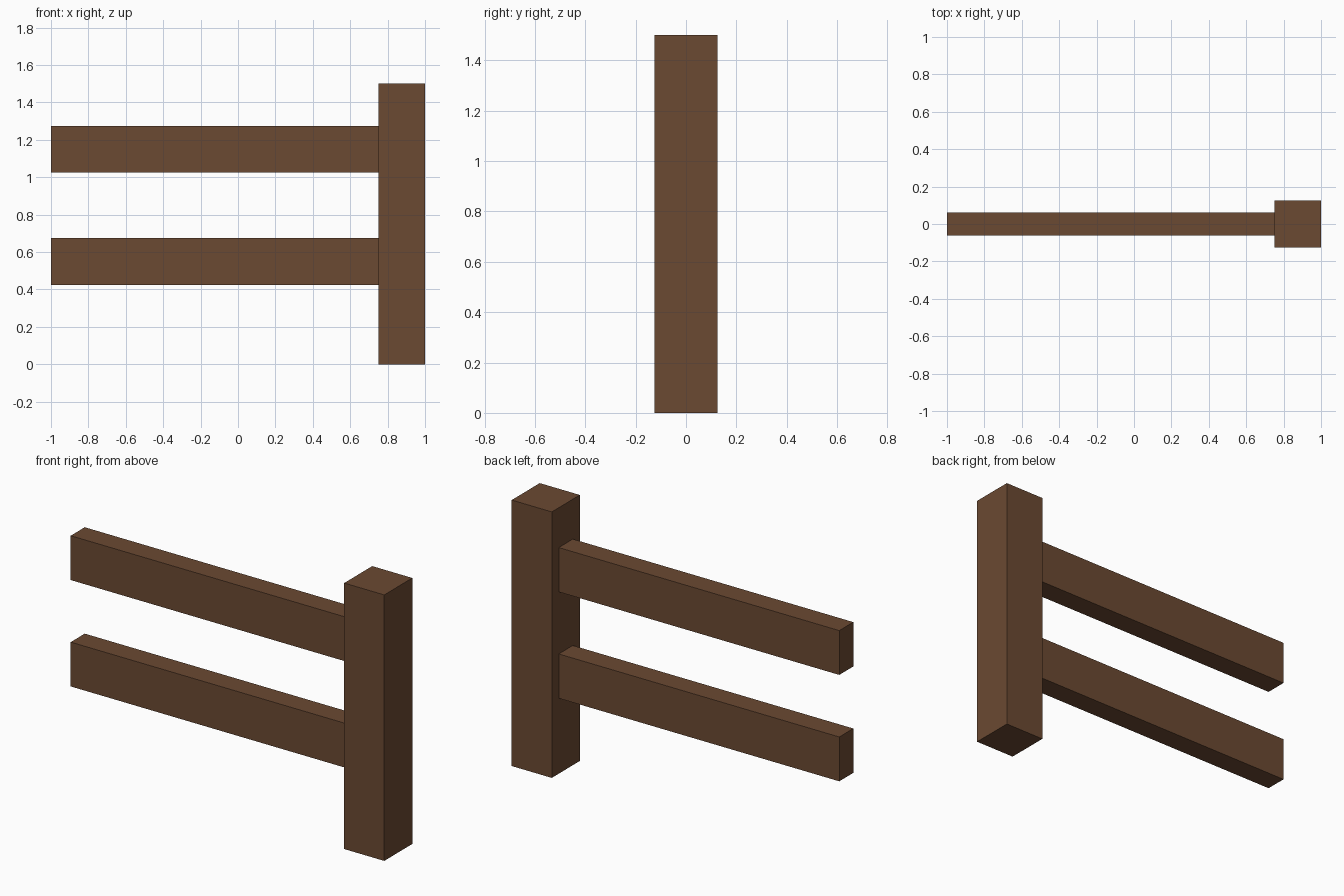
import bpy

if "Cube" in bpy.data.objects:
    bpy.data.objects.remove(bpy.data.objects["Cube"])

# Brown wood
wood = bpy.data.materials.new("brown_wood")
wood.diffuse_color = (0.147, 0.067, 0.032, 1.0)
wood.use_nodes = True
wood.node_tree.nodes["Principled BSDF"].inputs["Base Color"].default_value = wood.diffuse_color


def box(name, lo, hi):
    center = [(a + b) / 2 for a, b in zip(lo, hi)]
    bpy.ops.mesh.primitive_cube_add(size=1, location=center)
    obj = bpy.context.object
    obj.name = name
    obj.scale = [b - a for a, b in zip(lo, hi)]
    bpy.ops.object.transform_apply(location=False, rotation=False, scale=True)
    obj.data.materials.append(wood)
    return obj


# Upright post
box("fence_post", (0.75, -0.125, 0), (1, 0.125, 1.5))

# Two horizontal rails butting against the post
for name, z in (("lower_rail", 0.425), ("upper_rail", 1.025)):
    box(name, (-1, -0.0625, z), (0.75, 0.0625, z + 0.25))
